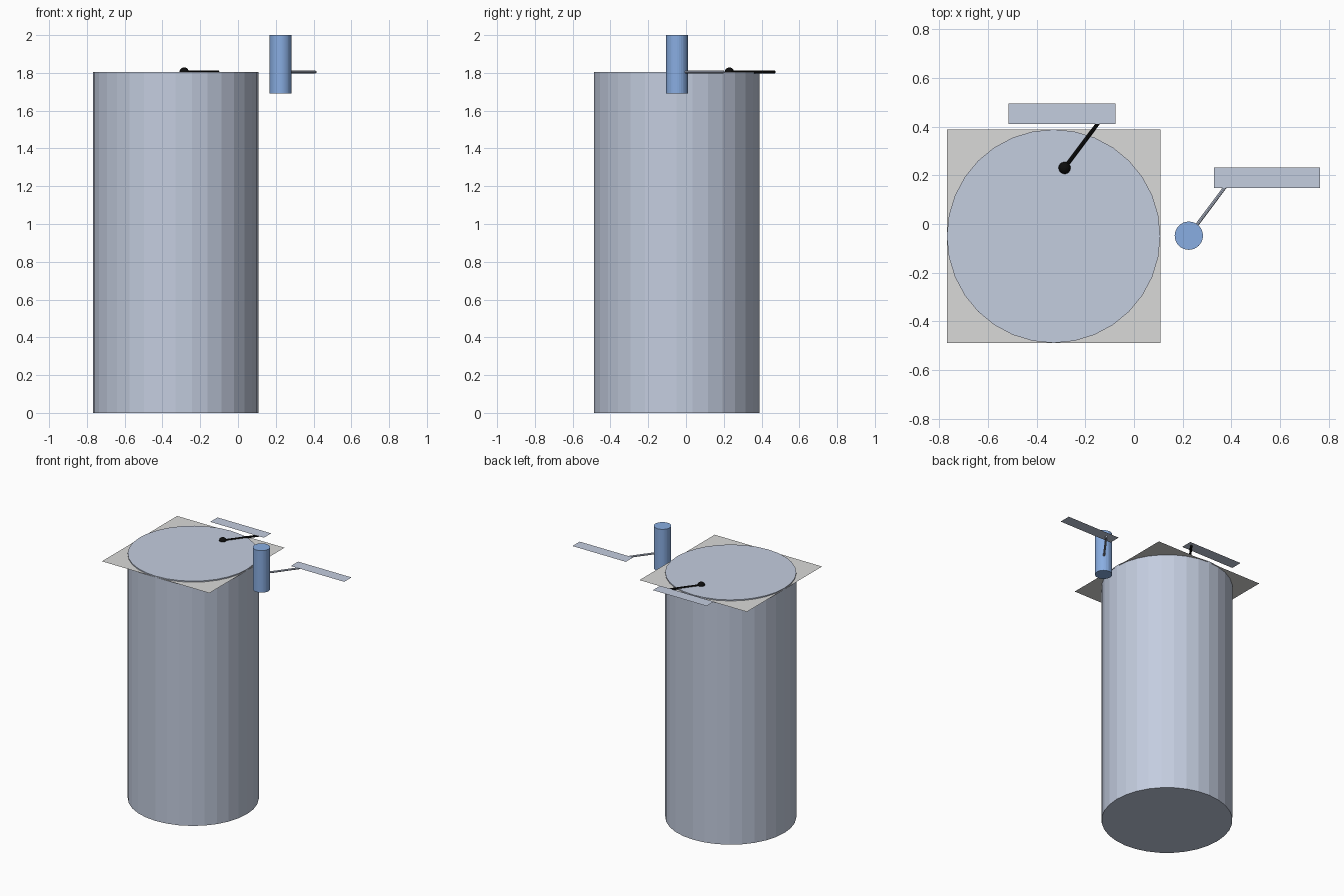
import bpy, bmesh, math
from mathutils import Vector

if "Cube" in bpy.data.objects:
    bpy.data.objects.remove(bpy.data.objects["Cube"])


def material(name, rgb):
    m = bpy.data.materials.new(name)
    m.diffuse_color = (*rgb, 1)
    m.use_nodes = True
    m.node_tree.nodes["Principled BSDF"].inputs["Base Color"].default_value = m.diffuse_color
    return m


PALE = material("pale blue grey", (0.55, 0.61, 0.74))
BLUE = material("mid blue", (0.25, 0.42, 0.76))
GREY = material("light grey", (0.70, 0.70, 0.69))
BLACK = material("black", (0.004, 0.004, 0.004))


def finish(name, bm, mat):
    me = bpy.data.meshes.new(name)
    bm.to_mesh(me)
    bm.free()
    me.materials.append(mat)
    ob = bpy.data.objects.new(name, me)
    bpy.context.collection.objects.link(ob)
    return ob


def rod(name, a, b, r, sides, mat):
    """Capped cylinder from point a to point b."""
    a, b = Vector(a), Vector(b)
    bm = bmesh.new()
    bmesh.ops.create_cone(bm, cap_ends=True, segments=sides, radius1=r, radius2=r,
                          depth=(b - a).length)
    ob = finish(name, bm, mat)
    ob.location = (a + b) / 2
    ob.rotation_mode = 'QUATERNION'
    ob.rotation_quaternion = Vector((0, 0, 1)).rotation_difference(b - a)
    return ob


def sheet(name, x0, x1, y0, y1, z, mat):
    """Single flat rectangle facing up."""
    bm = bmesh.new()
    bm.faces.new([bm.verts.new(p) for p in
                  ((x0, y0, z), (x1, y0, z), (x1, y1, z), (x0, y1, z))])
    return finish(name, bm, mat)


# Tank and the square sheet just below its top
rod("tank", (-0.33, -0.05, 0), (-0.33, -0.05, 1.805), 0.438, 32, PALE)
sheet("square_sheet", -0.768, 0.108, -0.488, 0.388, 1.797, GREY)

# Small floating cylinder
rod("small_cylinder", (0.225, -0.048, 1.69), (0.225, -0.048, 2.0), 0.058, 32, BLUE)

# Tag plates with their leader lines
sheet("tank_tag", -0.514, -0.076, 0.41, 0.495, 1.813, PALE)
sheet("cylinder_tag", 0.328, 0.764, 0.147, 0.232, 1.813, PALE)
rod("tank_leader", (-0.285, 0.23, 1.805), (-0.105, 0.47, 1.805), 0.008, 8, BLACK)
rod("cylinder_leader", (0.225, -0.048, 1.805), (0.41, 0.2, 1.805), 0.007, 8, PALE)

# Ball at the start of the black leader
bm = bmesh.new()
bmesh.ops.create_uvsphere(bm, u_segments=16, v_segments=10, radius=0.025)
finish("leader_ball", bm, BLACK).location = (-0.285, 0.23, 1.804)
